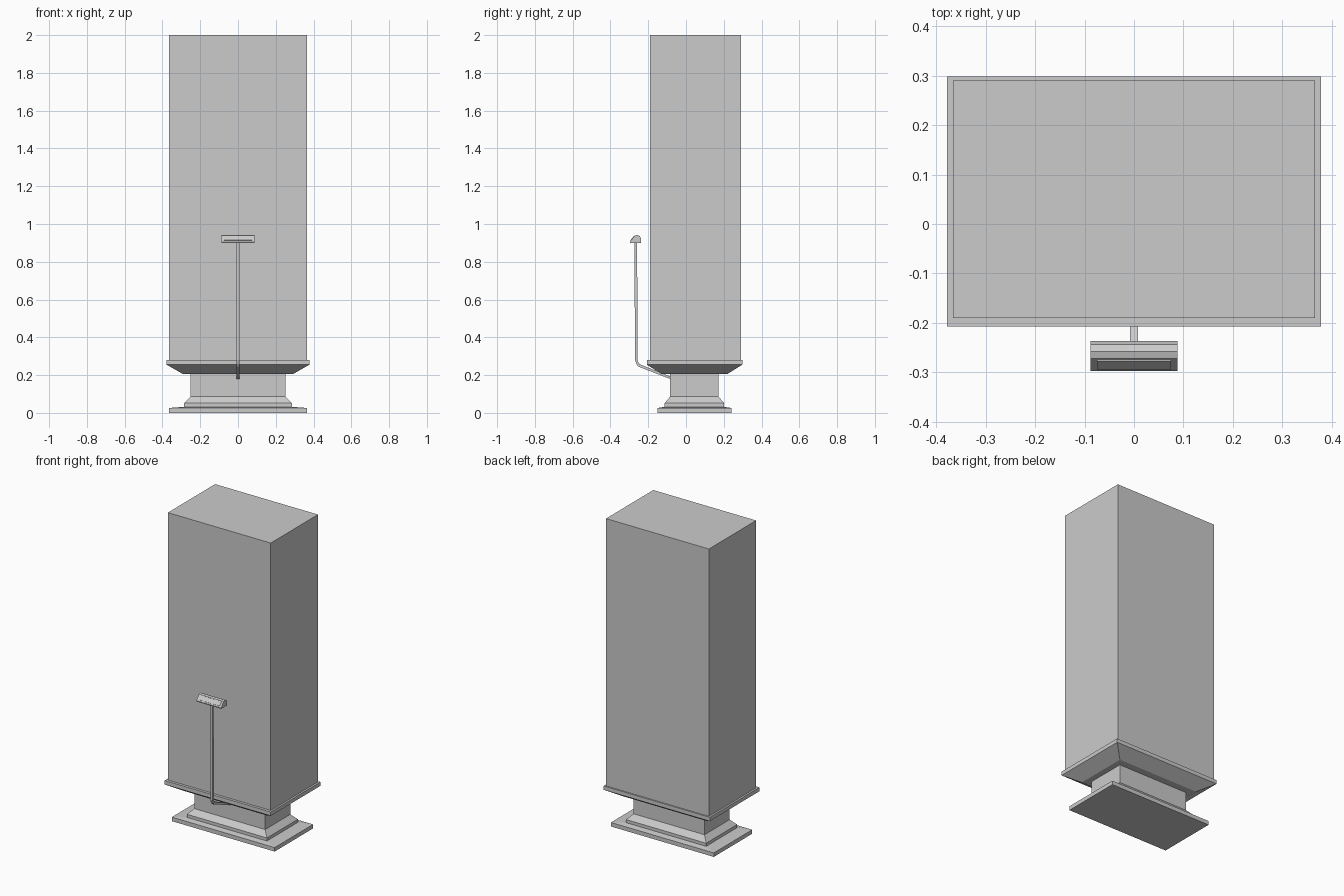
import bpy, bmesh

if "Cube" in bpy.data.objects:
    bpy.data.objects.remove(bpy.data.objects["Cube"])


def make_object(name, bm):
    bmesh.ops.recalc_face_normals(bm, faces=bm.faces)
    mesh = bpy.data.meshes.new(name)
    bm.to_mesh(mesh)
    bm.free()
    obj = bpy.data.objects.new(name, mesh)
    bpy.context.collection.objects.link(obj)
    return obj


def stack(name, rings):
    """Loft rectangular rings (half_x, y_front, y_back, z), capped at both ends."""
    bm = bmesh.new()
    loops = [[bm.verts.new(p) for p in ((-hx, y0, z), (hx, y0, z), (hx, y1, z), (-hx, y1, z))]
             for hx, y0, y1, z in rings]
    for a, b in zip(loops, loops[1:]):
        for i in range(4):
            j = (i + 1) % 4
            bm.faces.new((a[i], a[j], b[j], b[i]))
    bm.faces.new(loops[0])
    bm.faces.new(loops[-1])
    return make_object(name, bm)


def extrude_x(name, half, profile):
    """Extrude a (y, z) side profile symmetrically along x."""
    bm = bmesh.new()
    face = bm.faces.new([bm.verts.new((-half, y, z)) for y, z in profile])
    geom = bmesh.ops.extrude_face_region(bm, geom=[face])["geom"]
    verts = [v for v in geom if isinstance(v, bmesh.types.BMVert)]
    bmesh.ops.translate(bm, verts=verts, vec=(2 * half, 0, 0))
    return make_object(name, bm)


# tall cabinet body
stack("cabinet", [(0.366, -0.19, 0.29, 0.28), (0.366, -0.19, 0.29, 2.0)])

# flared collar under the cabinet
stack("collar", [(0.29, -0.128, 0.218, 0.205),
                 (0.378, -0.207, 0.298, 0.255),
                 (0.378, -0.207, 0.298, 0.28)])

# foot plate, moulding and neck of the pedestal
stack("pedestal", [(0.366, -0.15, 0.24, 0.0),
                   (0.366, -0.15, 0.24, 0.026),
                   (0.285, -0.113, 0.202, 0.032),
                   (0.285, -0.113, 0.202, 0.052),
                   (0.252, -0.084, 0.172, 0.086),
                   (0.252, -0.084, 0.172, 0.206)])

# bent support arm
extrude_x("arm", 0.008, [(-0.08, 0.178), (-0.252, 0.245), (-0.262, 0.258), (-0.270, 0.28),
                         (-0.273, 0.91), (-0.259, 0.91), (-0.256, 0.28), (-0.251, 0.265),
                         (-0.244, 0.257), (-0.08, 0.192)])

# sloped control head
extrude_x("control_head", 0.088, [(-0.297, 0.90), (-0.297, 0.906), (-0.272, 0.938),
                                  (-0.258, 0.942), (-0.244, 0.935), (-0.237, 0.92),
                                  (-0.237, 0.90)])

# raised display panel on the sloped face
extrude_x("display_panel", 0.075, [(-0.291, 0.911), (-0.294, 0.914),
                                   (-0.277, 0.936), (-0.272, 0.934)])
